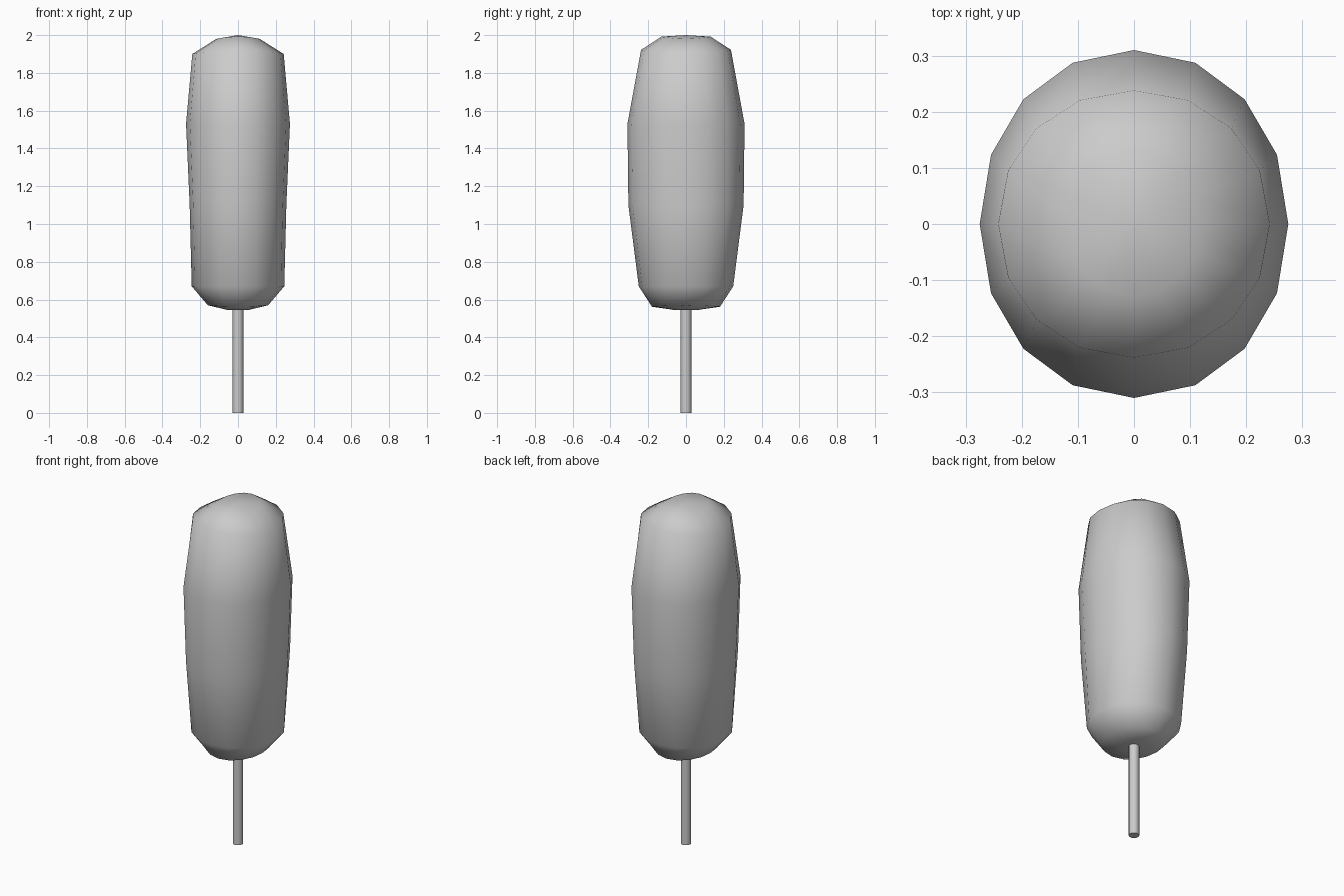
import bpy, bmesh
from math import sin, cos, tau, copysign

if "Cube" in bpy.data.objects:
    bpy.data.objects.remove(bpy.data.objects["Cube"])

SIDES = 16
# coating rings: x radius, y radius, z at the x ends, z at the y ends
RINGS = [
    (0.06, 0.07, 0.546, 0.546),
    (0.16, 0.18, 0.57, 0.562),
    (0.245, 0.25, 0.67, 0.67),
    (0.256, 0.305, 1.10, 1.10),
    (0.275, 0.31, 1.53, 1.53),
    (0.242, 0.238, 1.90, 1.922),
    (0.115, 0.13, 1.98, 1.992),
]


def power(v, p):
    return copysign(abs(v) ** p, v)


def shade(obj, angle):
    bpy.ops.object.select_all(action='DESELECT')
    obj.select_set(True)
    bpy.context.view_layer.objects.active = obj
    bpy.ops.object.shade_smooth_by_angle(angle=angle)


# Coating: slightly squared oval rings, lofted and closed with fans
bm = bmesh.new()
loops = []
for rx, ry, zx, zy in RINGS:
    ring = []
    for i in range(SIDES):
        c, s = cos(tau * i / SIDES), sin(tau * i / SIDES)
        z = zx * c * c + zy * s * s
        ring.append(bm.verts.new((rx * power(c, 0.96), ry * power(s, 0.96), z)))
    loops.append(ring)
bottom = bm.verts.new((0, 0, 0.543))
top = bm.verts.new((0, 0, 2.0))
for i in range(SIDES):
    j = (i + 1) % SIDES
    for a, b in zip(loops, loops[1:]):
        bm.faces.new((a[i], a[j], b[j], b[i]))
    bm.faces.new((loops[0][j], loops[0][i], bottom))
    bm.faces.new((loops[-1][i], loops[-1][j], top))
mesh = bpy.data.meshes.new("coating")
bm.to_mesh(mesh)
bm.free()
coating = bpy.data.objects.new("coating", mesh)
bpy.context.collection.objects.link(coating)
shade(coating, 1.2)

# Stick
bpy.ops.mesh.primitive_cylinder_add(vertices=16, radius=0.028, depth=0.6, location=(0, 0, 0.3))
stick = bpy.context.object
stick.name = "stick"
shade(stick, 0.6)
